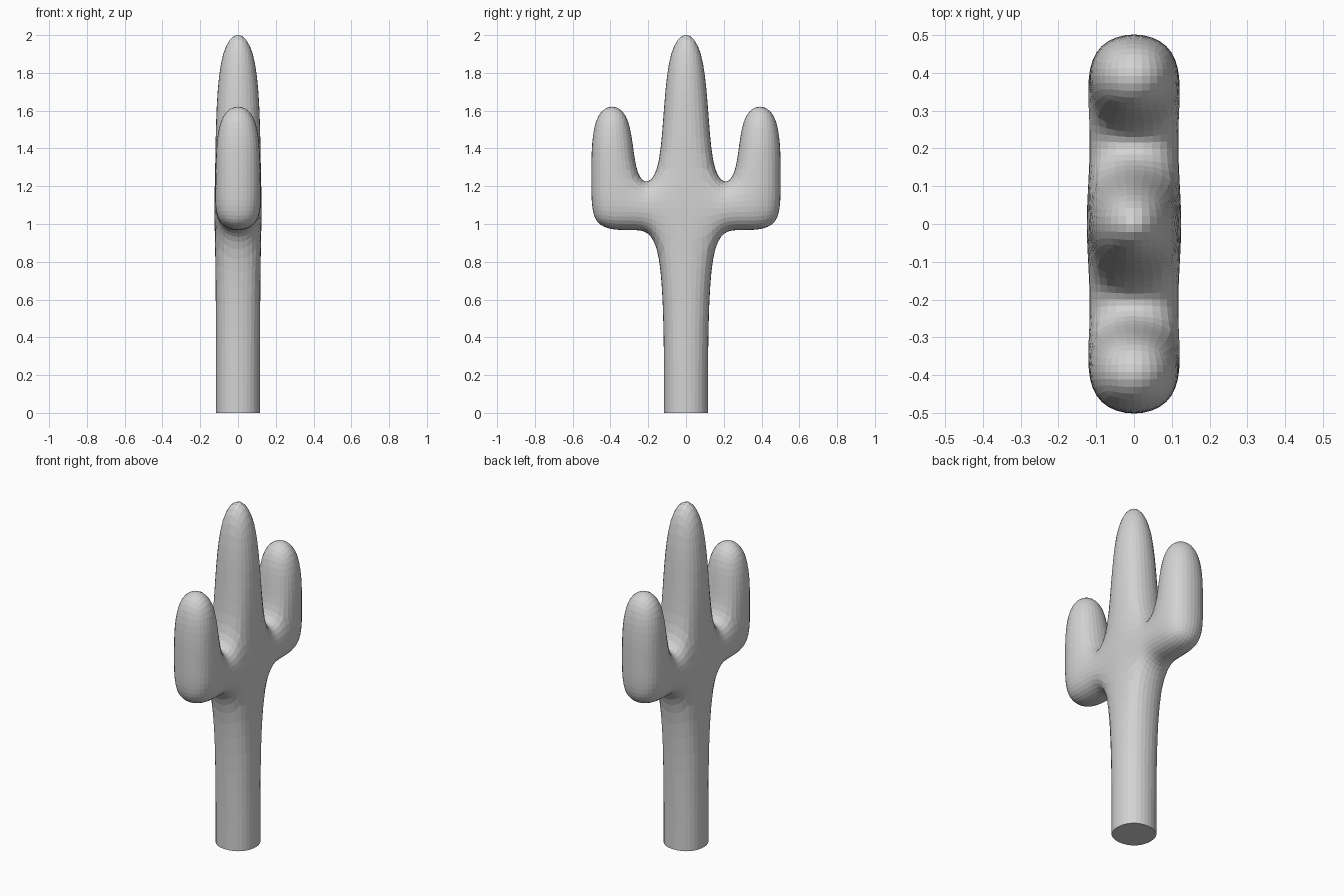
import bpy
import bmesh
from mathutils import Vector

cube = bpy.data.objects.get("Cube")
if cube:
    bpy.data.objects.remove(cube, do_unlink=True)

# Key cage dimensions
HALF = 0.127                                    # trunk half width
ARM_LOW, ARM_HIGH, TRUNK_TOP = 0.957, 1.212, 2.07
ARM_INNER, ARM_OUTER, ARM_TOP = 0.272, 0.511, 1.657


def extrude(bm, face, offset):
    """Replace a face by four walls and a moved cap."""
    old = list(face.verts)
    bm.faces.remove(face)
    new = [bm.verts.new(v.co + Vector(offset)) for v in old]
    walls = [bm.faces.new((old[i - 1], old[i], new[i], new[i - 1]))
             for i in range(len(old))]
    return walls, bm.faces.new(new)


bm = bmesh.new()

# Trunk: square column in three sections
base = [bm.verts.new((x * HALF, y * HALF, 0))
        for x, y in ((-1, -1), (1, -1), (1, 1), (-1, 1))]
cap = bm.faces.new(base)
_, cap = extrude(bm, cap, (0, 0, ARM_LOW))
belt, cap = extrude(bm, cap, (0, 0, ARM_HIGH - ARM_LOW))
extrude(bm, cap, (0, 0, TRUNK_TOP - ARM_HIGH))

# Arms: out from the belt, then up from the elbow
for side in (-1, 1):
    root = max(belt, key=lambda f: side * f.calc_center_median().y if f.is_valid else -9)
    belt.remove(root)
    _, tip = extrude(bm, root, (0, side * (ARM_INNER - HALF), 0))
    elbow, _ = extrude(bm, tip, (0, side * (ARM_OUTER - ARM_INNER), 0))
    top = max(elbow, key=lambda f: f.calc_center_median().z)
    extrude(bm, top, (0, 0, ARM_TOP - ARM_HIGH))

# Flat base with a sharp rim
bottom = bm.faces.new(base[::-1])
crease = bm.edges.layers.float.new("crease_edge")
for edge in bottom.edges:
    edge[crease] = 1.0
bm.normal_update()

mesh = bpy.data.meshes.new("cactus")
bm.to_mesh(mesh)
bm.free()
cactus = bpy.data.objects.new("cactus", mesh)
bpy.context.collection.objects.link(cactus)

# Rounded form with visible facets
subsurf = cactus.modifiers.new("rounding", 'SUBSURF')
subsurf.levels = subsurf.render_levels = 3

# Plain grey material
grey = bpy.data.materials.new("light grey")
grey.use_nodes = True
colour = (0.65, 0.65, 0.65, 1)
grey.diffuse_color = colour
for node in grey.node_tree.nodes:
    if node.type == 'BSDF_PRINCIPLED':
        node.inputs["Base Color"].default_value = colour
mesh.materials.append(grey)
